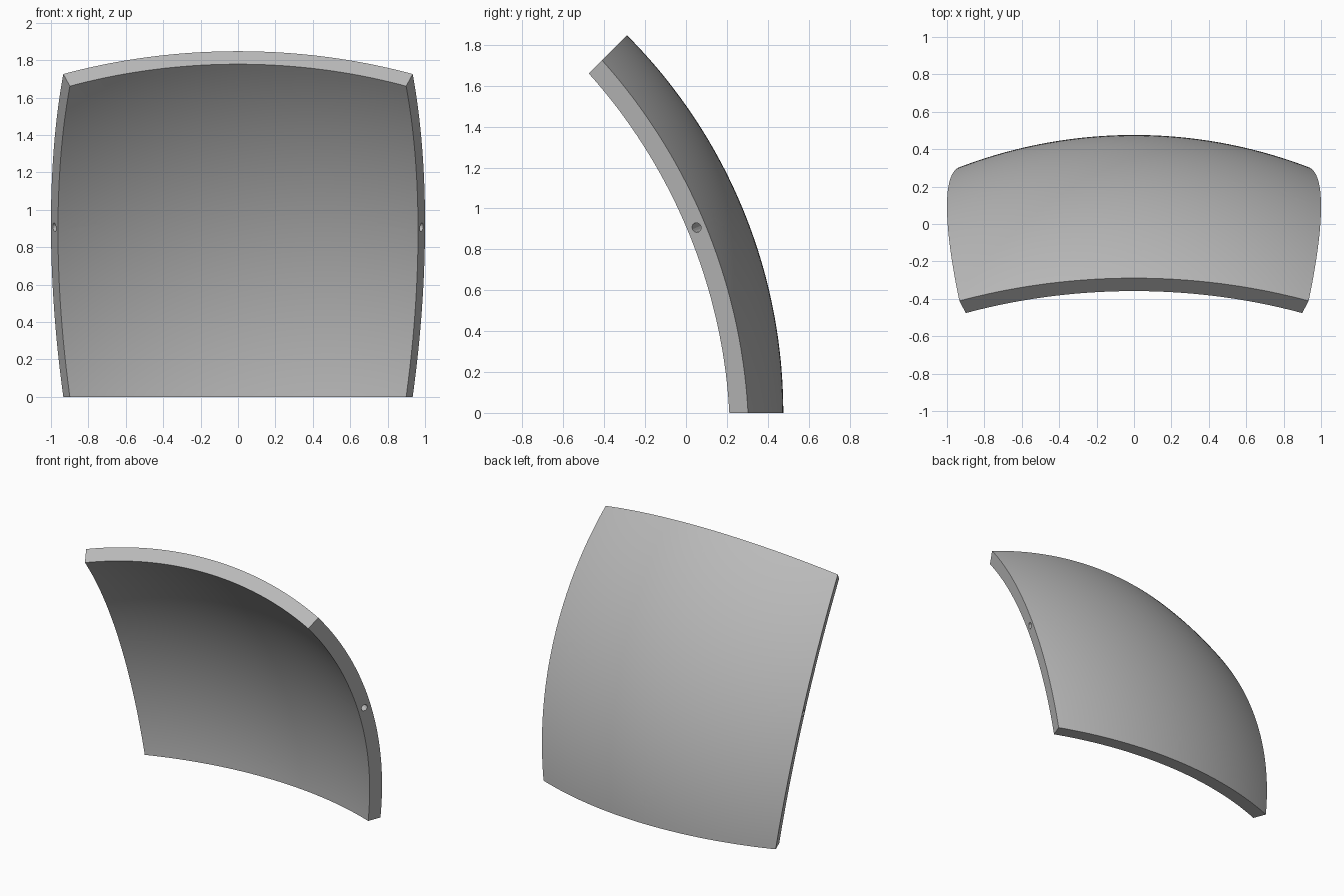
import bpy, bmesh, math
from mathutils import Matrix, Vector

if "Cube" in bpy.data.objects:
    bpy.data.objects.remove(bpy.data.objects["Cube"])

HALF = math.radians(22.5)          # half angle of the square dome segment
R_OUT = 1 / math.sin(HALF)
R_IN = R_OUT - 0.098
CENTRE_Y = 0.476 - R_OUT           # sphere centre, on the ground plane
GRID = 48

# Segment frame: local z points out through the middle of the panel
c, s = math.cos(HALF), math.sin(HALF)
FRAME = Matrix(((-1, 0, 0, 0), (0, -s, c, CENTRE_Y), (0, c, s, 0), (0, 0, 0, 1)))

grey = bpy.data.materials.new("plain grey")
grey.use_nodes = True
grey.diffuse_color = (0.5, 0.5, 0.5, 1)
grey.node_tree.nodes["Principled BSDF"].inputs["Base Color"].default_value = (0.5, 0.5, 0.5, 1)


def make_object(name, bm):
    bmesh.ops.recalc_face_normals(bm, faces=bm.faces)
    bm.transform(FRAME)
    bmesh.ops.recalc_face_normals(bm, faces=bm.faces)
    mesh = bpy.data.meshes.new(name)
    bm.to_mesh(mesh)
    bm.free()
    mesh.materials.append(grey)
    obj = bpy.data.objects.new(name, mesh)
    bpy.context.collection.objects.link(obj)
    return obj


def edge_point(inset, depth, side):
    """Point measured from the middle of one panel edge."""
    a = HALF - inset / R_OUT
    return Vector((math.sin(a), 0, math.cos(a))) * (R_OUT - depth) + Vector((0, side, 0))


def edge_cutter(name, points):
    """Convex cutter repeated at all four edges."""
    bm = bmesh.new()
    for k in range(4):
        turn = Matrix.Rotation(k * math.pi / 2, 3, 'Z')
        verts = [bm.verts.new(turn @ p) for p in points]
        bmesh.ops.convex_hull(bm, input=verts)
    loose = [v for v in bm.verts if not v.link_faces]
    bmesh.ops.delete(bm, geom=loose, context='VERTS')
    obj = make_object(name, bm)
    obj.hide_render = True
    return obj


# Curved square panel: spherical grid thickened toward the centre
bm = bmesh.new()
bmesh.ops.create_grid(bm, x_segments=GRID, y_segments=GRID, size=1)
for v in bm.verts:
    v.co = Vector((math.tan(v.co.x * HALF), math.tan(v.co.y * HALF), 1)).normalized() * R_OUT
inner = bmesh.ops.extrude_face_region(bm, geom=bm.faces[:], use_keep_orig=True)["geom"]
for v in inner:
    if isinstance(v, bmesh.types.BMVert):
        v.co *= R_IN / R_OUT
panel = make_object("curved_panel", bm)

# Kite shaped pocket with a sloping keel
outline = [(0.485, 0), (0.284, 0.066), (0.284, -0.066), (0.13, 0.01), (0.13, -0.01)]
pocket = [edge_point(i, d, w) for i, w in outline for d in (0, -0.04)]
pocket += [edge_point(i, 0.112, w) for i in (0.185, 0.13) for w in (-0.006, 0.006)]

# Narrow slot running on from the pocket toward the edge
slot = [edge_point(i, d, w) for i in (0.062, 0.17) for d in (-0.04, 0.14) for w in (-0.006, 0.006)]

# Round bolt hole through the edge face
mid = edge_point(0, (R_OUT - R_IN) / 2, 0)
along = Vector((math.cos(HALF), 0, -math.sin(HALF)))
out = Vector((math.sin(HALF), 0, math.cos(HALF)))
hole = []
for k in range(12):
    a = k * math.pi / 6
    ring = mid + 0.024 * (math.cos(a) * out + math.sin(a) * Vector((0, 1, 0)))
    hole += [ring + along * 0.05, ring - along * 0.17]

bpy.context.view_layer.objects.active = panel
panel.select_set(True)
for name, pts in (("pocket_cutter", pocket), ("slot_cutter", slot), ("hole_cutter", hole)):
    cutter = edge_cutter(name, pts)
    mod = panel.modifiers.new(name, 'BOOLEAN')
    mod.operation, mod.solver, mod.object = 'DIFFERENCE', 'EXACT', cutter
    bpy.ops.object.modifier_apply(modifier=mod.name)
    bpy.data.objects.remove(cutter)

bpy.ops.object.shade_smooth_by_angle(angle=math.radians(20))
